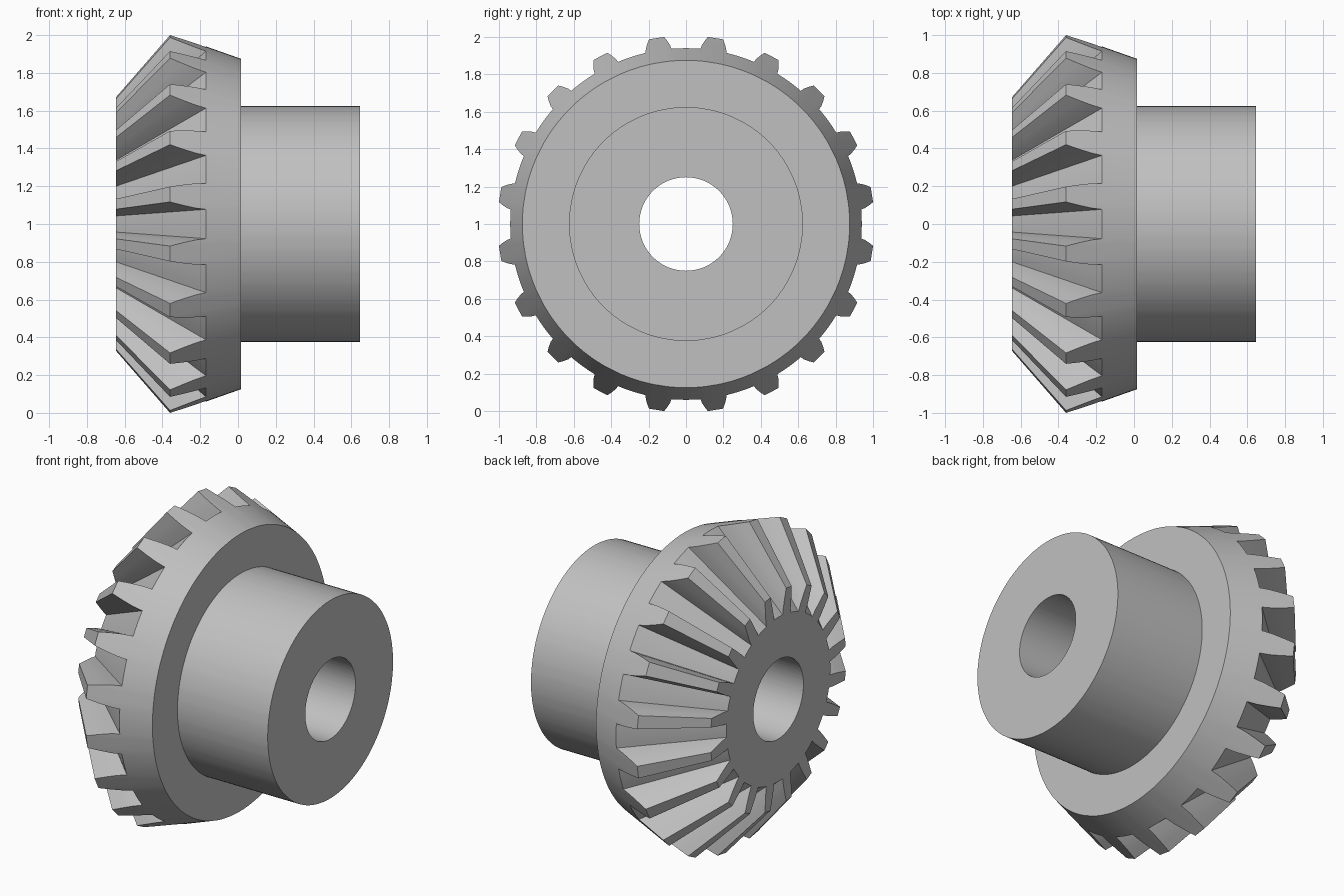
import bpy
import bmesh
from math import sin, cos, tau, radians

if "Cube" in bpy.data.objects:
    bpy.data.objects.remove(bpy.data.objects["Cube"])

TEETH = 20
FRONT, BACK, HUB_END = -0.645, 0.015, 0.645   # positions along the axle
BORE, HUB, RIM = 0.25, 0.625, 0.875           # radii
APEX = -1.23                                  # where all tooth lines meet
PITCH = tau / TEETH

steel = bpy.data.materials.new("steel grey")
steel.use_nodes = True
colour = (0.53, 0.53, 0.53, 1)
steel.diffuse_color = colour
steel.node_tree.nodes["Principled BSDF"].inputs["Base Color"].default_value = colour

# Half a tooth outline: radius and half width, root to tip
flank = [(0.94, 0.07), (0.96, 0.066), (0.983, 0.055), (1.007, 0.041)]
half = [(r, w / r) for r, w in flank]
root_radius, root_angle = half[0]
tooth = [(r, -a) for r, a in half] + [(r, a) for r, a in reversed(half)]
gap = PITCH - 2 * root_angle
tooth += [(root_radius, root_angle + gap * i / 4) for i in (1, 2, 3)]

# Full outline as (radius, angle) pairs
outline = [(r, a + (n + 0.5) * PITCH) for n in range(TEETH) for r, a in tooth]


def point(x, r, a):
    return (x, r * sin(a), r * cos(a) + 1)


def circle(x, radius):
    return [point(x, radius, a) for _, a in outline]


def teeth_ring(at_front):
    """Tooth outline on the back cone, or projected to the front plane."""
    ring = []
    for r, a in outline:
        x = BACK - (r - RIM) * 2.84
        if at_front:
            r *= (FRONT - APEX) / (x - APEX)
            x = FRONT
        ring.append(point(x, r, a))
    return ring


def loft(name, rings):
    bm = bmesh.new()
    loops = [[bm.verts.new(p) for p in ring] for ring in rings]
    count = len(outline)
    for low, high in zip(loops, loops[1:]):
        for i in range(count):
            j = (i + 1) % count
            bm.faces.new((low[i], high[i], high[j], low[j]))
    mesh = bpy.data.meshes.new(name)
    bm.to_mesh(mesh)
    bm.free()
    mesh.materials.append(steel)
    obj = bpy.data.objects.new(name, mesh)
    bpy.context.collection.objects.link(obj)
    bpy.ops.object.select_all(action="DESELECT")
    obj.select_set(True)
    bpy.context.view_layer.objects.active = obj
    bpy.ops.object.shade_smooth_by_angle(angle=radians(30))
    return obj


# Toothed wheel: bore, front face, teeth, back cone, back face
loft("toothed_wheel", [circle(BACK, BORE), circle(FRONT, BORE),
                       teeth_ring(True), teeth_ring(False),
                       circle(BACK, RIM), circle(BACK, HUB)])

# Hub: outer wall, end face, bore
loft("hub", [circle(BACK, HUB), circle(HUB_END, HUB),
             circle(HUB_END, BORE), circle(BACK, BORE)])
